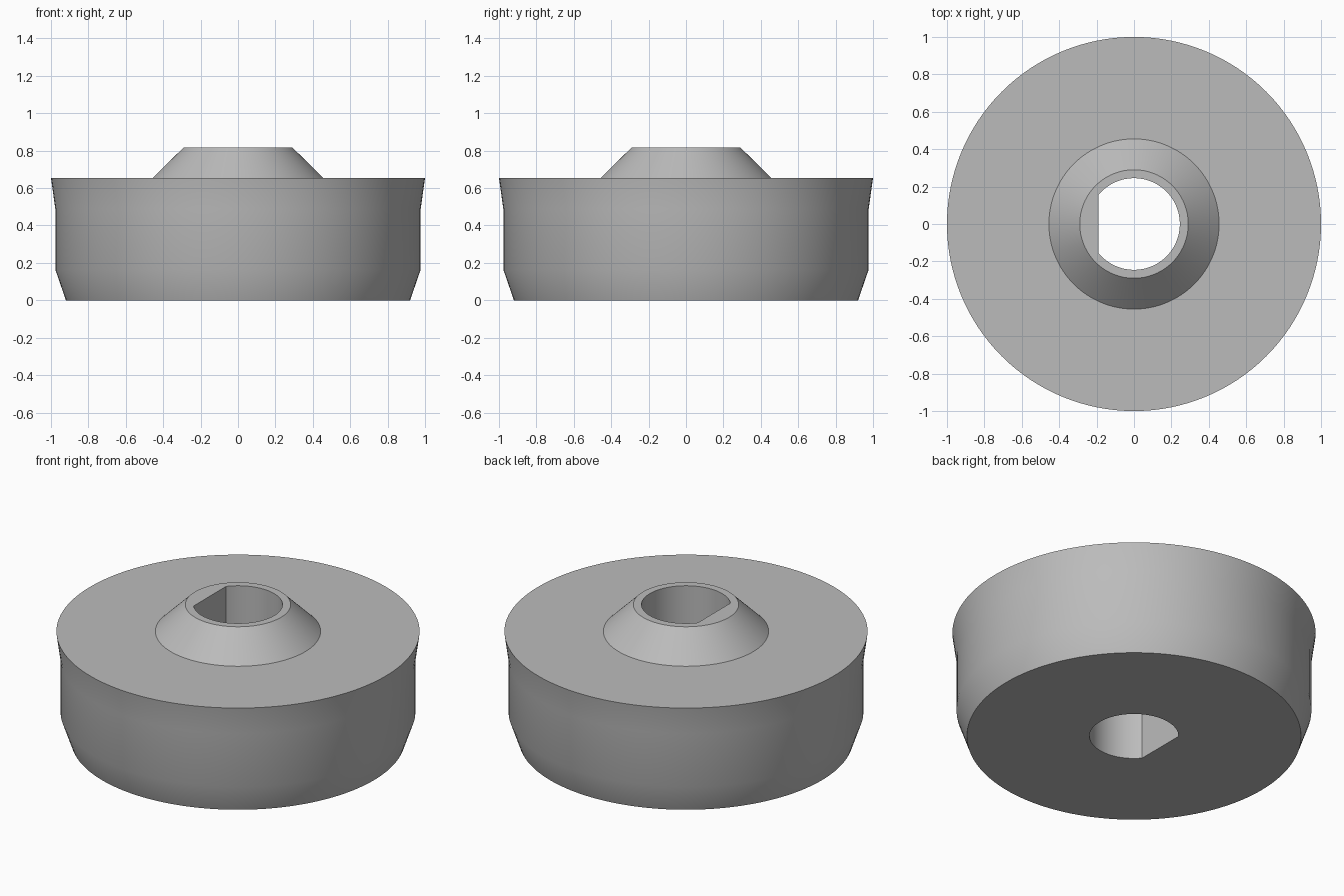
import bpy, bmesh, math

default = bpy.data.objects.get("Cube")
if default:
    bpy.data.objects.remove(default, do_unlink=True)

SEGMENTS = 128
BORE = 0.245
STEP = 2 * math.pi / SEGMENTS
FLAT_X = BORE * math.cos(50 * STEP)   # keyed side of the bore

grey = bpy.data.materials.new("plain grey")
grey.use_nodes = True
colour = (0.5, 0.5, 0.5, 1)
grey.diffuse_color = colour
grey.node_tree.nodes["Principled BSDF"].inputs["Base Color"].default_value = colour


def ring(bm, radius, z, keyed=False):
    """Circle of vertices, optionally cut flat on the -x side."""
    verts = []
    for i in range(SEGMENTS):
        x, y = radius * math.cos(i * STEP), radius * math.sin(i * STEP)
        verts.append(bm.verts.new((max(x, FLAT_X) if keyed else x, y, z)))
    return verts


# Outer wall, flat top and conical hub, then the D-shaped through bore
outline = [(0.92, 0), (0.977, 0.165), (0.977, 0.49), (1, 0.655),
           (0.455, 0.655), (0.29, 0.818)]
bm = bmesh.new()
rings = [ring(bm, r, z) for r, z in outline]
rings += [ring(bm, BORE, z, True) for z in (0.818, 0)]
for a, b in zip(rings, rings[1:] + rings[:1]):
    for i in range(SEGMENTS):
        j = (i + 1) % SEGMENTS
        bm.faces.new((a[i], a[j], b[j], b[i]))
bmesh.ops.recalc_face_normals(bm, faces=bm.faces)

mesh = bpy.data.meshes.new("wheel_body")
bm.to_mesh(mesh)
bm.free()
mesh.materials.append(grey)
body = bpy.data.objects.new("wheel_body", mesh)
bpy.context.collection.objects.link(body)

# Smooth round walls, crisp rims
bpy.ops.object.select_all(action="DESELECT")
body.select_set(True)
bpy.context.view_layer.objects.active = body
bpy.ops.object.shade_smooth_by_angle(angle=math.radians(30))
